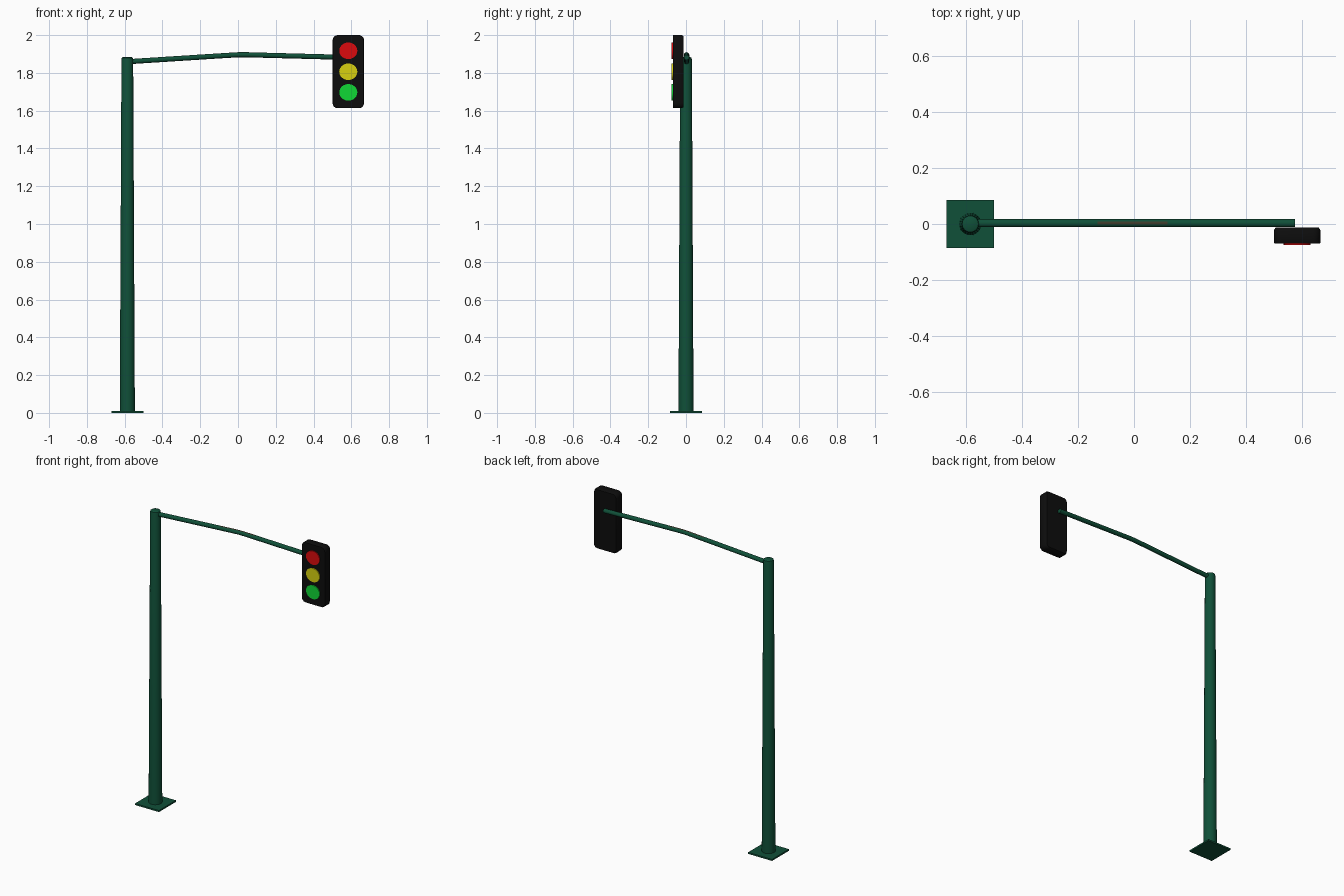
import bpy, bmesh, math
from mathutils import Vector

if "Cube" in bpy.data.objects:
    bpy.data.objects.remove(bpy.data.objects["Cube"])


def mat(name, rgb):
    m = bpy.data.materials.new(name)
    m.diffuse_color = (*rgb, 1)
    m.use_nodes = True
    m.node_tree.nodes["Principled BSDF"].inputs["Base Color"].default_value = m.diffuse_color
    return m


GREEN = mat("dark green paint", (0.005, 0.08, 0.04))
RUST = mat("worn paint", (0.05, 0.045, 0.025))
BLACK = mat("black housing", (0.004, 0.004, 0.004))
RED = mat("red lens", (0.72, 0.003, 0.004))
YELLOW = mat("yellow lens", (0.68, 0.63, 0.005))
LIME = mat("green lens", (0.005, 0.68, 0.035))


def loft(name, rings, *mats):
    """Skin a list of equal-sized point rings and cap both ends."""
    bm = bmesh.new()
    loops = [[bm.verts.new(p) for p in r] for r in rings]
    for a, b in zip(loops, loops[1:]):
        for i in range(len(a)):
            j = (i + 1) % len(a)
            bm.faces.new((a[i], a[j], b[j], b[i]))
    bm.faces.new(loops[0][::-1])
    bm.faces.new(loops[-1])
    bmesh.ops.recalc_face_normals(bm, faces=bm.faces)
    me = bpy.data.meshes.new(name)
    bm.to_mesh(me)
    bm.free()
    for m in mats:
        me.materials.append(m)
    ob = bpy.data.objects.new(name, me)
    bpy.context.collection.objects.link(ob)
    bpy.ops.object.select_all(action='DESELECT')
    ob.select_set(True)
    bpy.context.view_layer.objects.active = ob
    bpy.ops.object.shade_smooth_by_angle(angle=math.radians(35))
    return ob


def circle(n, ru, rv):
    return [(ru * math.cos(2 * math.pi * i / n), rv * math.sin(2 * math.pi * i / n))
            for i in range(n)]


def rounded_rect(w, h, r, steps=5):
    pts = []
    for k, (sx, sz) in enumerate(((1, 1), (-1, 1), (-1, -1), (1, -1))):
        for i in range(steps + 1):
            a = math.pi / 2 * (k + i / steps)
            pts.append((sx * (w - r) + r * math.cos(a), sz * (h - r) + r * math.sin(a)))
    return pts


PX = -0.586  # pole centre

# square base plate
square = ((-1, -1), (1, -1), (1, 1), (-1, 1))
loft("base_plate", [[(PX + 0.085 * x, 0.086 * y, z) for x, y in square]
                    for z in (0, 0.01)], GREEN)

# tapered pole with a softened top edge
loft("pole", [[(PX + x, y, z) for x, y in circle(24, r, r)]
              for z, r in ((0.005, 0.04), (1.872, 0.031), (1.88, 0.029), (1.883, 0.024))], GREEN)

# slightly bent arm, worn on its upper side around the bend
path = [(PX, 1.859), (-0.13, 1.888), (0.0, 1.896), (0.05, 1.896), (0.12, 1.894), (0.577, 1.882)]
arm = loft("arm", [[(x, 0.003 + u, z + v) for u, v in circle(16, 0.0145, 0.0135)]
                   for x, z in path], GREEN, RUST)
for p in arm.data.polygons:
    if abs(p.center.x) < 0.13 and p.normal.z > 0.9:
        p.material_index = 1

# signal housing with rounded corners and a bevelled back
CX, CZ = 0.584, 1.8065
loft("signal_housing", [[(CX + x, y, CZ + z) for x, z in rounded_rect(0.083 - d, 0.1935 - d, 0.027 - d)]
                        for y, d in ((-0.07, 0.002), (-0.067, 0), (-0.022, 0), (-0.0125, 0.006))], BLACK)

# three lenses
for name, z0, m in (("red_lens", 1.917, RED), ("yellow_lens", 1.806, YELLOW), ("green_lens", 1.697, LIME)):
    loft(name, [[(CX + x, y, z0 + z) for x, z in circle(24, 0.048, 0.044)]
                for y in (-0.066, -0.076)], m)
